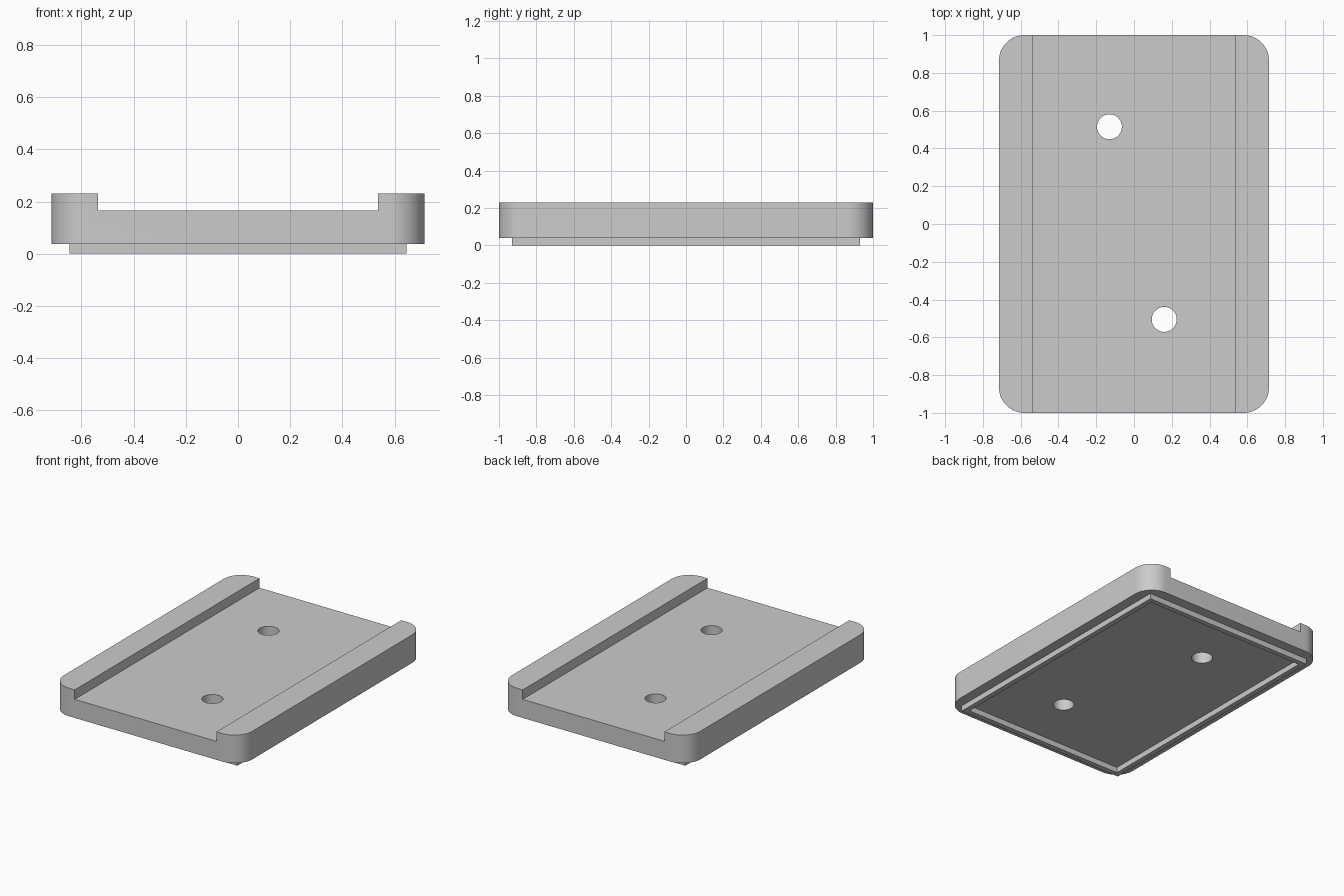
import bpy, bmesh, math

if "Cube" in bpy.data.objects:
    bpy.data.objects.remove(bpy.data.objects["Cube"], do_unlink=True)

HALF_W, HALF_L, CORNER = 0.715, 1.0, 0.135
RIM_W, RIM_L, RIM_T = 0.645, 0.93, 0.035
BASE_Z, FLOOR_Z, TOP_Z = 0.038, 0.165, 0.23
CHANNEL_W = 0.537
HOLES = [(-0.13, 0.515), (0.16, -0.505)]
HOLE_R = 0.066

grey = bpy.data.materials.new("plain grey")
grey.use_nodes = True
colour = (0.6, 0.6, 0.6, 1)
grey.diffuse_color = colour
grey.node_tree.nodes["Principled BSDF"].inputs["Base Color"].default_value = colour


def prism(name, outline, z0, z1):
    """Extrude a flat outline from z0 to z1."""
    bm = bmesh.new()
    base = bm.faces.new([bm.verts.new((x, y, z0)) for x, y in outline])
    top = bmesh.ops.extrude_face_region(bm, geom=[base])["geom"]
    moved = [v for v in top if isinstance(v, bmesh.types.BMVert)]
    bmesh.ops.translate(bm, vec=(0, 0, z1 - z0), verts=moved)
    bmesh.ops.recalc_face_normals(bm, faces=bm.faces)
    mesh = bpy.data.meshes.new(name)
    bm.to_mesh(mesh)
    bm.free()
    mesh.materials.append(grey)
    obj = bpy.data.objects.new(name, mesh)
    bpy.context.collection.objects.link(obj)
    return obj


def rectangle(w, l):
    return [(-w, -l), (w, -l), (w, l), (-w, l)]


def arc(cx, cy, r, start, sweep, steps):
    angles = [start + sweep * i / steps for i in range(steps + 1)]
    return [(cx + r * math.cos(a), cy + r * math.sin(a)) for a in angles]


def rounded_rectangle(w, l, r):
    points = []
    for i, (sx, sy) in enumerate([(1, 1), (-1, 1), (-1, -1), (1, -1)]):
        points += arc(sx * (w - r), sy * (l - r), r, i * math.pi / 2, math.pi / 2, 16)
    return points


def combine(target, tool, operation):
    """Apply a boolean and discard the tool."""
    bpy.context.view_layer.objects.active = target
    mod = target.modifiers.new(operation.lower(), "BOOLEAN")
    mod.operation, mod.solver, mod.object = operation, "EXACT", tool
    bpy.ops.object.modifier_apply(modifier=mod.name)
    bpy.data.objects.remove(tool, do_unlink=True)


# Rounded plate with the rim block beneath it
plate = prism("mounting_plate", rounded_rectangle(HALF_W, HALF_L, CORNER), BASE_Z, TOP_Z)
combine(plate, prism("rim", rectangle(RIM_W, RIM_L), 0, FLOOR_Z / 2), "UNION")

# Hollow underside leaves a thin rim
pocket = rectangle(RIM_W - RIM_T, RIM_L - RIM_T)
combine(plate, prism("pocket_cutter", pocket, -0.1, BASE_Z), "DIFFERENCE")

# Channel along the top leaves two side rails
channel = rectangle(CHANNEL_W, HALF_L * 1.2)
combine(plate, prism("channel_cutter", channel, FLOOR_Z, TOP_Z + 0.1), "DIFFERENCE")

# Two offset through holes
for x, y in HOLES:
    circle = arc(x, y, HOLE_R, 0, 2 * math.pi, 48)[:-1]
    combine(plate, prism("hole_cutter", circle, -0.1, TOP_Z + 0.1), "DIFFERENCE")

# Smooth round corners and holes, sharp edges elsewhere
bpy.ops.object.select_all(action="DESELECT")
plate.select_set(True)
bpy.context.view_layer.objects.active = plate
bpy.ops.object.shade_smooth_by_angle(angle=math.radians(30))
